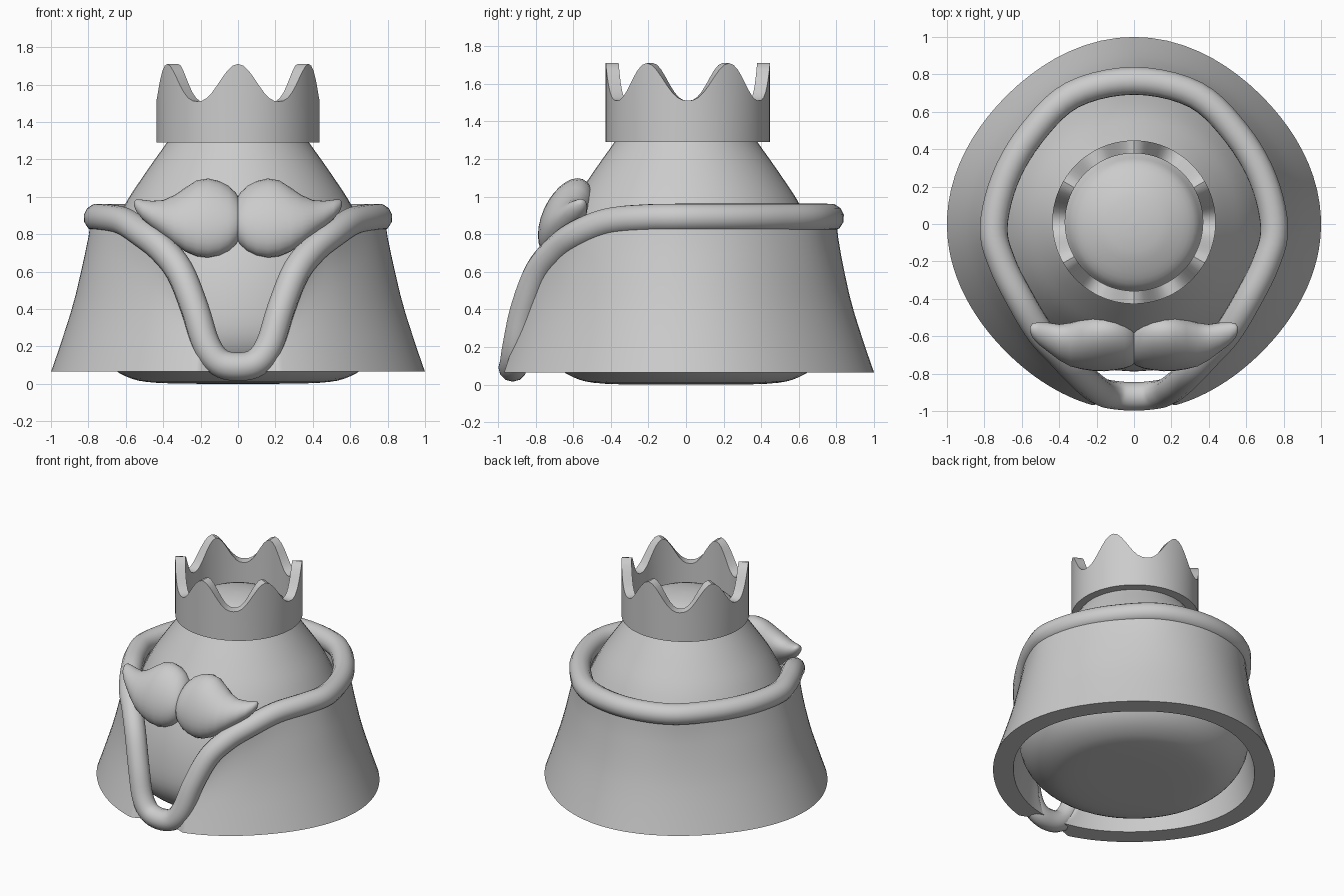
import bpy, math
from mathutils import Vector

if "Cube" in bpy.data.objects:
    bpy.data.objects.remove(bpy.data.objects["Cube"])


def add_mesh(name, verts, faces, angle=40):
    me = bpy.data.meshes.new(name)
    me.from_pydata(verts, [], faces)
    ob = bpy.data.objects.new(name, me)
    bpy.context.collection.objects.link(ob)
    finish(ob, angle)
    return ob


def finish(ob, angle):
    bpy.ops.object.select_all(action='DESELECT')
    ob.select_set(True)
    bpy.context.view_layer.objects.active = ob
    bpy.ops.object.mode_set(mode='EDIT')
    bpy.ops.mesh.select_all(action='SELECT')
    bpy.ops.mesh.normals_make_consistent(inside=False)
    bpy.ops.object.mode_set(mode='OBJECT')
    bpy.ops.object.shade_smooth_by_angle(angle=math.radians(angle))


def loft(name, rings, closed=False, angle=40):
    """Skin equal-length rings; cap the ends or join last ring to first."""
    n, m = len(rings[0]), len(rings)
    verts = [p for r in rings for p in r]
    faces = [(i * n + j, i * n + (j + 1) % n,
              (i + 1) % m * n + (j + 1) % n, (i + 1) % m * n + j)
             for i in range(m if closed else m - 1) for j in range(n)]
    if not closed:
        faces += [tuple(range(n)), tuple(range((m - 1) * n, m * n))]
    return add_mesh(name, verts, faces, angle)


def spline(pts, steps, closed=False):
    """Catmull-Rom through the points."""
    pts = [Vector(p) for p in pts]
    n, out = len(pts), []
    for i in range(n if closed else n - 1):
        ids = (i - 1, i, i + 1, i + 2)
        a, b, c, d = [pts[k % n] if closed else pts[min(max(k, 0), n - 1)] for k in ids]
        for s in range(steps):
            t = s / steps
            out.append(0.5 * (2 * b + (c - a) * t + (2 * a - 5 * b + 4 * c - d) * t * t
                              + (3 * b - a - 3 * c + d) * t ** 3))
    return out if closed else out + [pts[-1]]


def circle(r, z, n=48):
    return [(r * math.cos(2 * math.pi * j / n), r * math.sin(2 * math.pi * j / n), z)
            for j in range(n)]


# Body: revolved gumdrop with a domed top
profile = [(.02, 0), (.43, .005), (.6, .04), (.72, .13), (.785, .27), (.775, .48), (.72, .7),
           (.615, .94), (.5, 1.12), (.38, 1.29), (.32, 1.38), (.2, 1.44), (.1, 1.463), (.01, 1.47)]
loft("body", [circle(p.x, p.y) for p in spline([(r, z, 0) for r, z in profile], 4)], angle=60)

# Crown: six-pointed ring
N = 96
def crown_ring(r, top):
    ring = []
    for j in range(N):
        a = 2 * math.pi * j / N
        wave = ((1 + math.cos(6 * a)) / 2) ** 1.25
        z = 1.51 + .2 * wave if top else 1.29
        ring.append((r * math.sin(a), .01 - r * math.cos(a), z))
    return ring
loft("crown", [crown_ring(.437, False), crown_ring(.437, True),
               crown_ring(.368, True), crown_ring(.368, False)], closed=True, angle=35)

# Trim path: collar around the back, plunging to a V at the front
half = [(.1, -.915, .115), (.17, -.9, .21), (.23, -.86, .4), (.31, -.785, .6), (.405, -.685, .72),
        (.505, -.575, .8), (.605, -.41, .865), (.705, -.21, .885), (.75, -.02, .888),
        (.69, .24, .888), (.55, .48, .888), (.33, .69, .888)]
path = spline([(0, -.922, .092)] + half + [(0, .765, .888)]
              + [(-x, y, z) for x, y, z in reversed(half)], 5, closed=True)

# Trim: round tube swept on the path
cu = bpy.data.curves.new("cloak_trim", 'CURVE')
cu.dimensions = '3D'
cu.bevel_depth = .076
cu.bevel_resolution = 4
sp = cu.splines.new('POLY')
sp.points.add(len(path) - 1)
for pt, p in zip(sp.points, path):
    pt.co = (*p, 1)
sp.use_cyclic_u = True
trim = bpy.data.objects.new("cloak_trim", cu)
bpy.context.collection.objects.link(trim)
bpy.context.view_layer.objects.active = trim
trim.select_set(True)
bpy.ops.object.convert(target='MESH')
finish(bpy.context.view_layer.objects.active, 60)

# Cloak: flared thick shell hanging from the trim
flare = [(.065, 1.0), (.18, .96), (.35, .905), (.5, .868), (.7, .835), (.85, .81), (.95, .8)]
def cloak_radius(z):
    for (z0, r0), (z1, r1) in zip(flare, flare[1:]):
        if z <= z1:
            return r0 + (r1 - r0) * (z - z0) / (z1 - z0)
    return flare[-1][1]

ROWS = 8
def cloak_ring(row, inner):
    ring = []
    for p in path:
        a = math.atan2(p.x, -p.y)
        t = row / ROWS
        z = .065 + (p.z - .065) * t
        # slightly squared plan, tucked in behind the point of the V
        tuck = .085 * max(0, 1 - (a / .22) ** 2)
        r = cloak_radius(z) * (1 - .033 * math.sin(2 * a) ** 2) - tuck
        r += (math.hypot(p.x, p.y) + .035 - r) * t ** 4
        if inner:
            r -= max(.065, .14 - .17 * (z - .065)) - tuck
        ring.append((r * math.sin(a), -r * math.cos(a), z))
    return ring
loft("cloak", [cloak_ring(i, False) for i in range(ROWS + 1)]
     + [cloak_ring(i, True) for i in range(ROWS, -1, -1)], closed=True, angle=40)

# Moustache: (x, centre z, half height, half depth, centre y), lofted and mirrored
sections = [(-.012, .882, .1, .085, -.645), (.012, .882, .14, .105, -.645),
            (.05, .883, .175, .118, -.643), (.1, .884, .2, .128, -.64),
            (.16, .886, .212, .133, -.64), (.22, .885, .203, .132, -.64),
            (.28, .878, .172, .123, -.643), (.34, .877, .132, .11, -.645), (.4, .887, .095, .092, -.632),
            (.46, .908, .07, .075, -.605), (.51, .932, .052, .057, -.585), (.542, .953, .034, .038, -.57),
            (.556, .963, .012, .012, -.565)]
for name, side in (("moustache_left", -1), ("moustache_right", 1)):
    rings = []
    for x, zc, hz, hy, yc in sections:
        ring = []
        for j in range(28):
            a = 2 * math.pi * j / 28
            dz = hz * math.sin(a)
            ring.append((side * x, yc + .3 * dz + hy * math.cos(a), zc + dz))
        rings.append(ring)
    loft(name, rings, angle=75)
